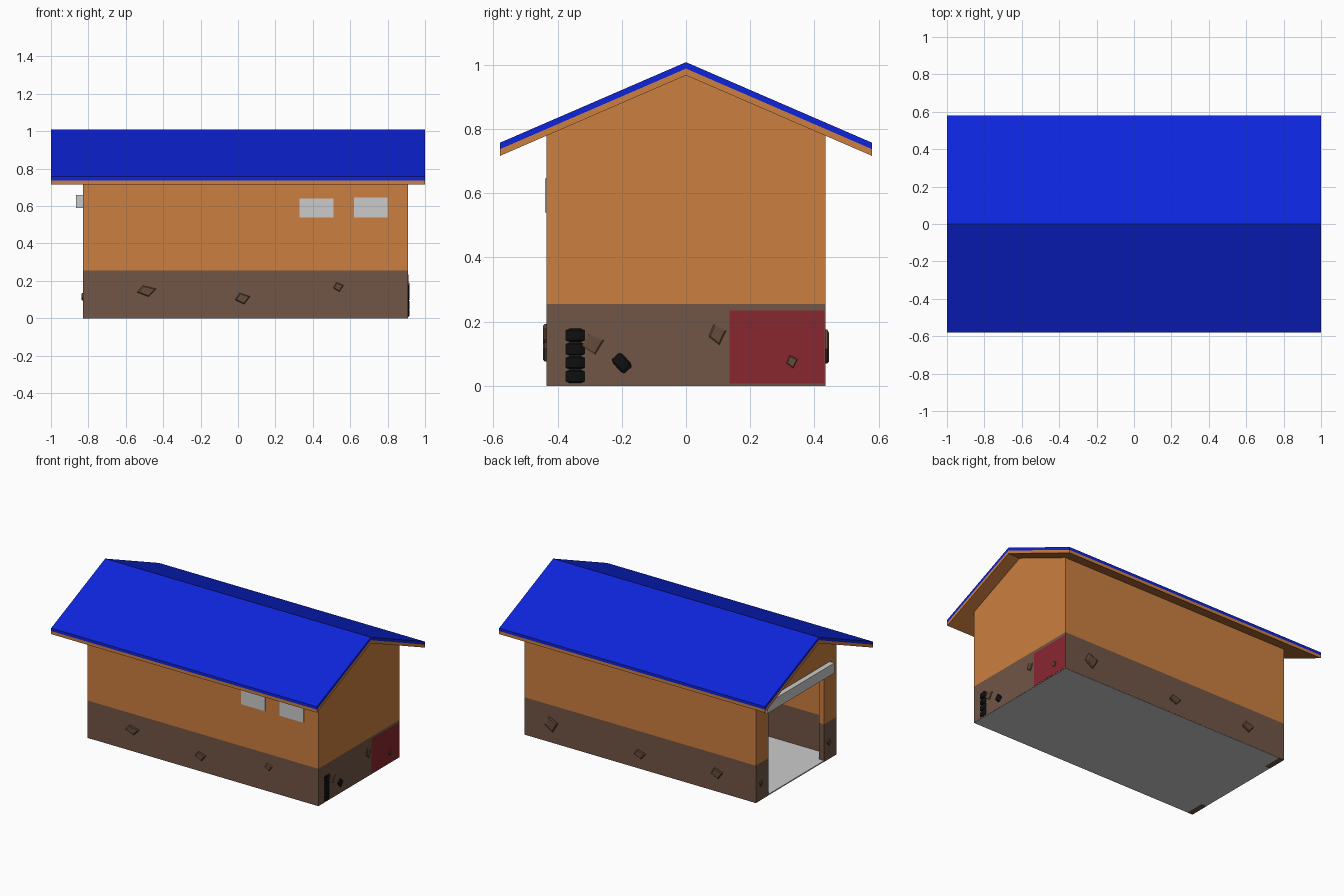
import bpy, bmesh
from math import cos, sin, pi, atan2
from mathutils import Vector, Matrix

if "Cube" in bpy.data.objects:
    bpy.data.objects.remove(bpy.data.objects["Cube"])

def material(name, rgb):
    m = bpy.data.materials.new(name)
    m.diffuse_color = (*rgb, 1)
    m.use_nodes = True
    m.node_tree.nodes["Principled BSDF"].inputs["Base Color"].default_value = m.diffuse_color
    return m

ORANGE = material("orange_plaster", (0.60, 0.21, 0.05))
BROWN = material("brown_base", (0.165, 0.092, 0.061))
STONE = material("stone_brown", (0.13, 0.07, 0.045))
BLUE = material("blue_roofing", (0.004, 0.018, 0.70))
BLACK = material("rubber", (0.005, 0.005, 0.005))
RED = material("red_paint", (0.25, 0.02, 0.03))

def finish(name, bm, mat=None):
    bmesh.ops.recalc_face_normals(bm, faces=bm.faces)
    me = bpy.data.meshes.new(name)
    bm.to_mesh(me)
    bm.free()
    ob = bpy.data.objects.new(name, me)
    bpy.context.collection.objects.link(ob)
    if mat:
        me.materials.append(mat)
    return ob

def prism(name, pts, x0, x1, mat=None):
    """Extrude a (y, z) outline along x."""
    bm = bmesh.new()
    a = [bm.verts.new((x0, y, z)) for y, z in pts]
    b = [bm.verts.new((x1, y, z)) for y, z in pts]
    bm.faces.new(a)
    bm.faces.new(b)
    for i in range(len(a)):
        j = (i + 1) % len(a)
        bm.faces.new((a[i], a[j], b[j], b[i]))
    return finish(name, bm, mat)

def box(name, x0, x1, y0, y1, z0, z1, mat=None):
    return prism(name, [(y0, z0), (y1, z0), (y1, z1), (y0, z1)], x0, x1, mat)

XL, XR, W, T = -0.83, 0.91, 0.435, 0.04     # wall extents and thickness
BASE, DOOR, HEAD = 0.255, 0.30, 0.61        # base height, door half width, door top
SLOPE = 0.433
def under(y, ridge=0.967):
    return ridge - SLOPE * abs(y)

# Floor slab
box("floor", XL + T, XR - 0.001, 0.001 - W, W - 0.001, 0, 0.008)
box("door_sill", XL + 0.001, XL + T, -DOOR, DOOR, 0, 0.008)

# Long walls: brown base, orange above up to the roof
for s, side in ((-1, "front"), (1, "back")):
    o, i = s * W, s * (W - T)
    box(side + "_wall_base", XL + T, XR - T, min(o, i), max(o, i), 0.001, BASE, BROWN)
    prism(side + "_wall", [(o, BASE), (i, BASE), (i, under(i)), (o, under(o))],
          XL + T, XR - T, ORANGE)
    box(side + "_door_post_base", XL, XL + T, min(o, s * DOOR), max(o, s * DOOR), 0, BASE, BROWN)

# Gable end walls, the left one with the door opening
top = [(W, under(W)), (0, under(0)), (-W, under(W))]
box("right_wall_base", XR - T, XR, -W, W, 0.001, BASE, BROWN)
prism("right_gable", [(-W, BASE), (W, BASE)] + top, XR - T, XR, ORANGE)
prism("left_gable", [(-W, BASE), (-DOOR, BASE), (-DOOR, HEAD), (DOOR, HEAD), (DOOR, BASE),
                     (W, BASE)] + top, XL, XL + T, ORANGE)

# Roof: orange boarding under blue covering
def roof_layer(name, lo, hi, mat):
    e = 0.58
    prism(name, [(-e, under(e, lo)), (0, lo), (e, under(e, lo)),
                 (e, under(e, hi)), (0, hi), (-e, under(e, hi))], -1, 1, mat)
roof_layer("roof_boarding", 0.967, 0.988, ORANGE)
roof_layer("roof_covering", 0.988, 1.008, BLUE)

# Windows and shutter box
box("window_1", 0.33, 0.51, -W - 0.002, T - W - 0.001, 0.54, 0.64)
box("window_2", 0.62, 0.80, -W - 0.004, T - W - 0.001, 0.54, 0.645)
box("shutter_box", -0.865, -0.79, -0.36, 0.36, 0.59, 0.66)

# Corner cabinet whose back shows through the right wall
box("cabinet", 0.74, XR + 0.001, 0.135, W - 0.004, 0.008, 0.235, RED)

# Chamfered stones set in the base
KITE = [(-0.5, -0.1), (-0.2, 0.5), (0.5, 0.2), (0.1, -0.5)]
def stone(name, u, z, w, h, place):
    bm = bmesh.new()
    rings = [[bm.verts.new(place(u + a * w * k, z + b * h * k, d)) for a, b in KITE]
             for d, k in ((-0.02, 1), (0.005, 1), (0.010, 0.82))]
    bm.faces.new(rings[0])
    bm.faces.new(rings[2])
    for r, q in zip(rings, rings[1:]):
        for i in range(4):
            j = (i + 1) % 4
            bm.faces.new((r[i], r[j], q[j], q[i]))
    finish(name, bm, STONE)

sides = {
    "front": (lambda u, z, d: (u, -W - d, z),
              [(-0.488, 0.145, 0.105, 0.06), (0.025, 0.105, 0.08, 0.06), (0.537, 0.167, 0.055, 0.05)]),
    "back": (lambda u, z, d: (u, W + d, z),
             [(0.706, 0.125, -0.10, 0.10), (0.04, 0.10, -0.09, 0.06), (-0.54, 0.125, -0.09, 0.07)]),
    "right": (lambda u, z, d: (XR + d * 0.6, u, z),
              [(-0.29, 0.13, 0.07, 0.065), (0.098, 0.16, 0.055, 0.065), (0.33, 0.075, 0.035, 0.04)]),
    "left": (lambda u, z, d: (XL - d * 0.6, u, z),
             [(0.38, 0.115, 0.04, 0.04), (-0.35, 0.115, 0.04, 0.04)]),
}
for side, (place, stones) in sides.items():
    for n, s in enumerate(stones, 1):
        stone(f"{side}_stone_{n}", *s, place)

# Tyres leaning into the right wall
def tyre(name, centre, tilt=0):
    prof = [(0.034, -0.016), (0.038, -0.0205), (0.055, -0.0205), (0.06, -0.015),
            (0.06, 0.015), (0.055, 0.0205), (0.038, 0.0205), (0.034, 0.016)]
    n, m = 24, len(prof)
    bm = bmesh.new()
    v = [[bm.verts.new((r * cos(2 * pi * i / n), r * sin(2 * pi * i / n), z)) for r, z in prof]
         for i in range(n)]
    for i in range(n):
        for k in range(m):
            a, b, l = v[i], v[(i + 1) % n], (k + 1) % m
            bm.faces.new((a[k], b[k], b[l], a[l]))
    bm.transform(Matrix.Translation(centre) @ Matrix.Rotation(tilt, 4, 'X'))
    finish(name, bm, BLACK)

for i in range(4):
    tyre(f"stacked_tyre_{i + 1}", Vector((0.858, -0.345, 0.029 + i * 0.0428)))
tyre("leaning_tyre", Vector((0.858, -0.2, 0.071)), -atan2(0.05, 0.045))
